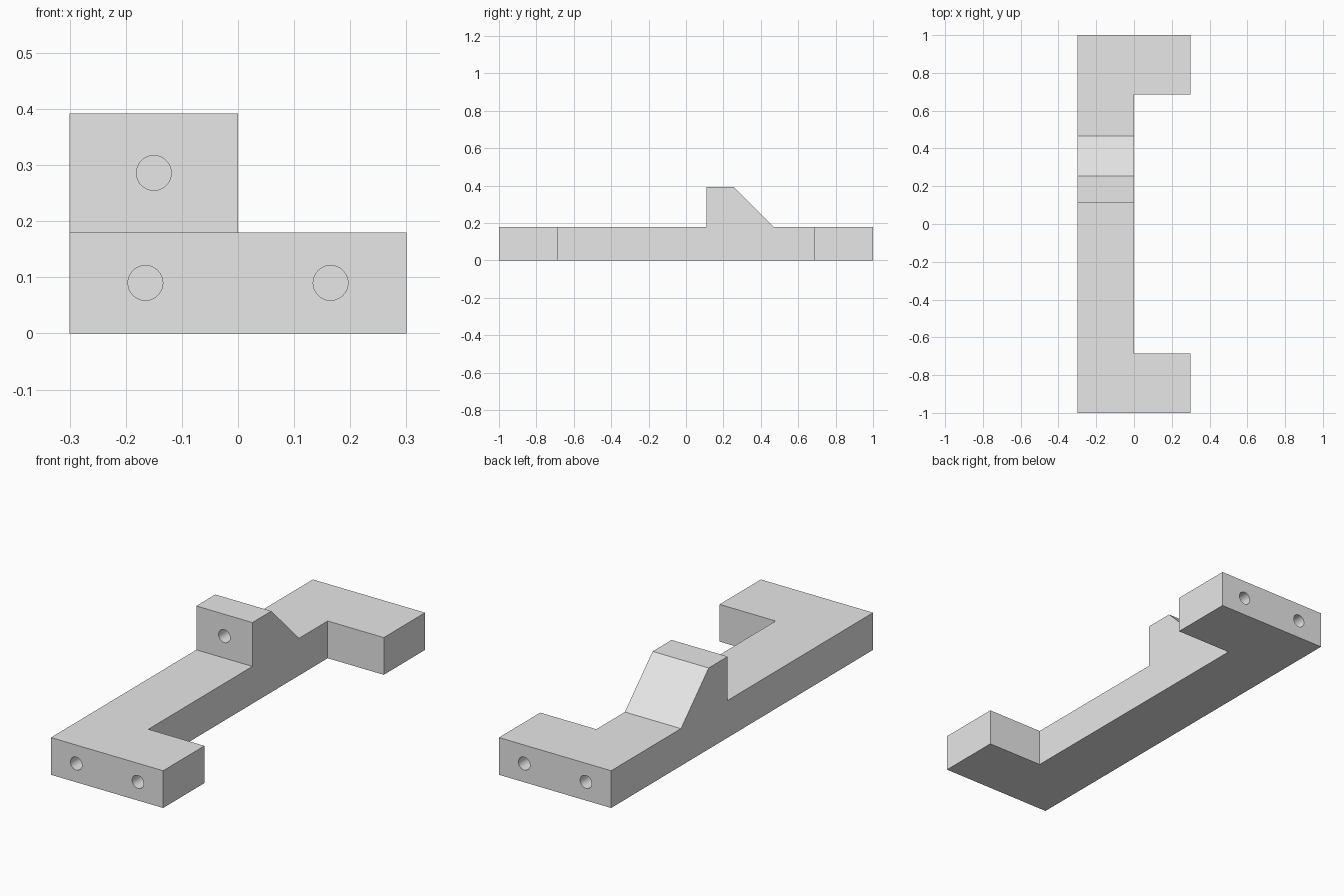
import bpy
import bmesh
from math import pi
from mathutils import Matrix, Vector

cube = bpy.data.objects.get("Cube")
if cube:
    bpy.data.objects.remove(cube, do_unlink=True)

grey = bpy.data.materials.new("light grey")
grey.use_nodes = True
grey.diffuse_color = (0.8, 0.8, 0.8, 1)
grey.node_tree.nodes["Principled BSDF"].inputs["Base Color"].default_value = (0.8, 0.8, 0.8, 1)


def add_object(name, bm):
    bmesh.ops.recalc_face_normals(bm, faces=bm.faces)
    mesh = bpy.data.meshes.new(name)
    bm.to_mesh(mesh)
    bm.free()
    mesh.materials.append(grey)
    obj = bpy.data.objects.new(name, mesh)
    bpy.context.collection.objects.link(obj)
    return obj


def extrude_profile(name, points, direction):
    bm = bmesh.new()
    face = bm.faces.new([bm.verts.new(p) for p in points])
    new = bmesh.ops.extrude_face_region(bm, geom=[face])["geom"]
    verts = [v for v in new if isinstance(v, bmesh.types.BMVert)]
    bmesh.ops.translate(bm, verts=verts, vec=Vector(direction))
    return add_object(name, bm)


def boolean(target, other, operation):
    mod = target.modifiers.new(operation.lower(), "BOOLEAN")
    mod.operation = operation
    mod.solver = "EXACT"
    mod.object = other
    bpy.context.view_layer.objects.active = target
    bpy.ops.object.modifier_apply(modifier=mod.name)
    bpy.data.objects.remove(other, do_unlink=True)


def drill(target, x, y, z, depth):
    # Blind round hole centred on the face at y
    bm = bmesh.new()
    bmesh.ops.create_cone(bm, cap_ends=True, segments=48, radius1=0.031, radius2=0.031,
                          depth=2 * depth,
                          matrix=Matrix.Translation((x, y, z)) @ Matrix.Rotation(pi / 2, 4, "X"))
    boolean(target, add_object("hole_cutter", bm), "DIFFERENCE")


# C-shaped bar with a foot at each end
outline = [(-0.3, -1), (0.3, -1), (0.3, -0.685), (0, -0.685),
           (0, 0.685), (0.3, 0.685), (0.3, 1), (-0.3, 1)]
bracket = extrude_profile("bracket", [(x, y, 0) for x, y in outline], (0, 0, 0.18))

# Upright block with a sloped back, sunk into the bar
block = [(0.11, 0.1), (0.11, 0.392), (0.255, 0.392), (0.467, 0.18), (0.467, 0.1)]
lug = extrude_profile("lug", [(-0.3, y, z) for y, z in block], (0.3, 0, 0))
boolean(bracket, lug, "UNION")

# Screw holes in both ends and in the front of the lug
for y in (-1, 1):
    for x in (-0.165, 0.165):
        drill(bracket, x, y, 0.09, 0.2)
drill(bracket, -0.15, 0.11, 0.286, 0.15)

# Smooth hole walls with sharp edges elsewhere
bpy.ops.object.select_all(action="DESELECT")
bracket.select_set(True)
bpy.context.view_layer.objects.active = bracket
bpy.ops.object.shade_smooth_by_angle(angle=pi / 6)
